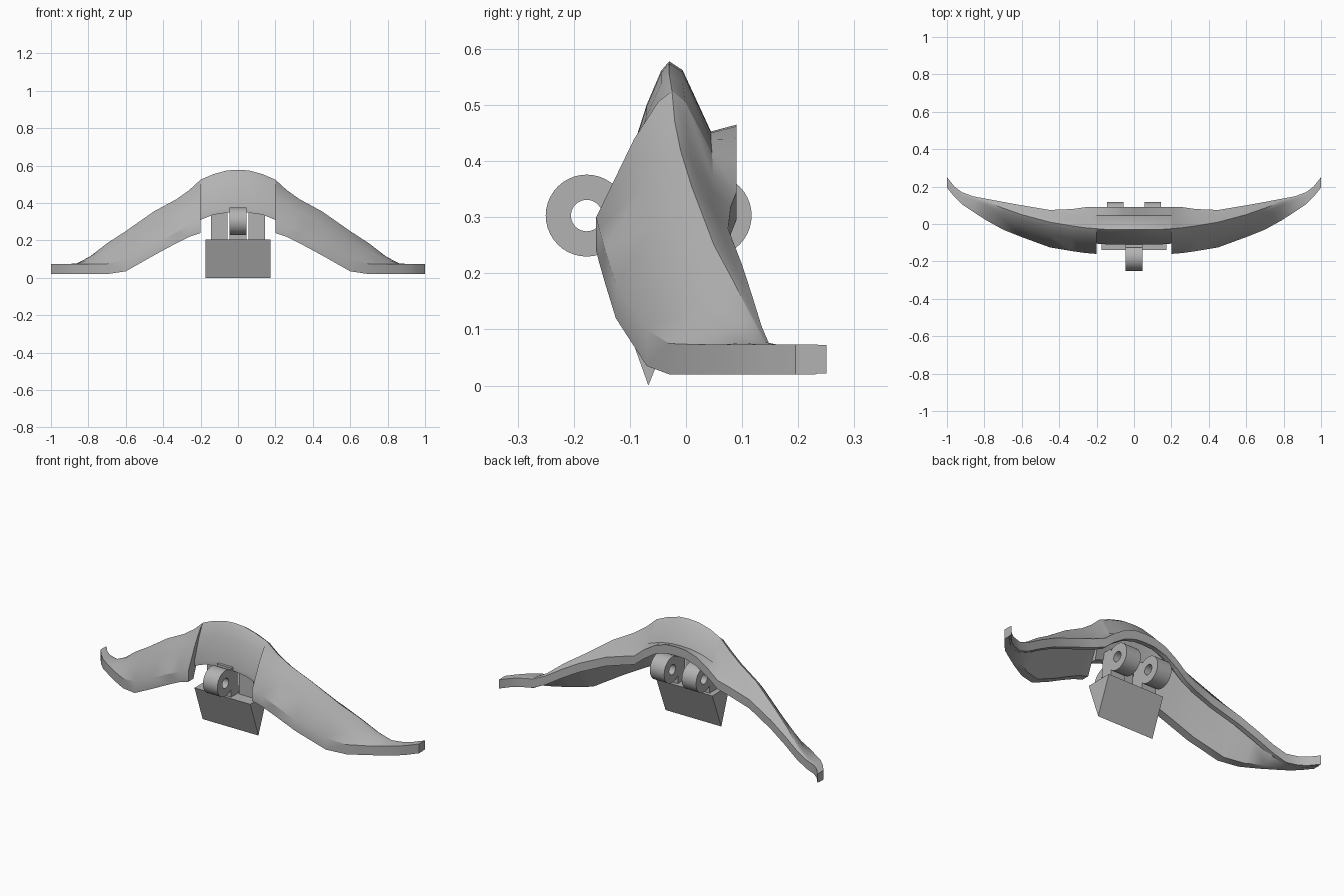
import bpy, bmesh, math
from mathutils import Vector

cube = bpy.data.objects.get("Cube")
if cube:
    bpy.data.objects.remove(cube, do_unlink=True)

grey = bpy.data.materials.new("plain_grey")
grey.use_nodes = True
COLOUR = (0.45, 0.45, 0.45, 1)
grey.diffuse_color = COLOUR
grey.node_tree.nodes["Principled BSDF"].inputs["Base Color"].default_value = COLOUR


def finish(name, bm, smooth=True):
    bmesh.ops.recalc_face_normals(bm, faces=bm.faces)
    mesh = bpy.data.meshes.new(name)
    bm.to_mesh(mesh)
    bm.free()
    mesh.materials.append(grey)
    obj = bpy.data.objects.new(name, mesh)
    bpy.context.collection.objects.link(obj)
    if smooth:
        bpy.ops.object.select_all(action='DESELECT')
        obj.select_set(True)
        bpy.context.view_layer.objects.active = obj
        bpy.ops.object.shade_smooth_by_angle(angle=math.radians(32))
    return obj


def loft(bm, rings, closed_ends=True):
    rows = [[bm.verts.new(p) for p in ring] for ring in rings]
    n = len(rows[0])
    for a, b in zip(rows, rows[1:]):
        for i in range(n):
            j = (i + 1) % n
            bm.faces.new((a[i], a[j], b[j], b[i]))
    if closed_ends:
        bm.faces.new(rows[0])
        bm.faces.new(rows[-1])


def shell_ring(x, fy, fb, rz, py, pz, by, bz, dip):
    """Hollow roof section: front rim, crest, back lip, then the inside."""
    wall = min(0.045, 0.4 * (by - fy))
    rim, crest, lip = Vector((x, fy, rz)), Vector((x, py, pz)), Vector((x, by, bz))
    up = Vector((0, 0, 1))
    bulge = 0.12 * max(pz - rz, 0)
    back = 0.12 * max(pz - bz, 0)
    return [
        Vector((x, fy, fb)), rim,
        rim.lerp(crest, 0.5) + up * bulge,
        rim.lerp(crest, 0.82) + up * bulge * 0.8,
        crest,
        crest.lerp(lip, 0.2) + up * back * 0.5,
        crest.lerp(lip, 0.62) - up * dip,
        lip, lip - up * 0.05,
        Vector((x, by - wall * 0.6, bz - 0.05)),
        Vector((x, py, max(pz - 0.06, fb))),
        Vector((x, fy + wall, fb)),
    ]


# Arched centre of the shell
# x, front y, front bottom, rim top, crest y, crest z, back y, back z, dip
half = [
    (0, -.11, .35, .375, -.03, .578, .09, .465, .055),
    (.06, -.11, .348, .373, -.03, .574, .09, .462, .054),
    (.13, -.11, .338, .36, -.03, .555, .09, .44, .045),
    (.2, -.105, .31, .335, -.025, .525, .09, .395, .03),
]
stations = [(-s[0],) + s[1:] for s in half[:0:-1]] + half
bm = bmesh.new()
loft(bm, [shell_ring(*s) for s in stations])
finish("shell_centre", bm)

# Swept wings, mirrored
wing = [
    (.2, -.16, .24, .3, -.025, .525, .09, .395, .03),
    (.26, -.155, .22, .28, -.02, .47, .09, .345, .02),
    (.33, -.145, .185, .245, -.01, .42, .08, .32, .01),
    (.45, -.125, .12, .18, .01, .355, .075, .28, 0),
    (.6, -.07, .035, .1, .05, .25, .1, .215, 0),
    (.7, -.03, .02, .075, .085, .185, .118, .16, 0),
    (.79, .02, .02, .073, .12, .115, .135, .105, 0),
    (.86, .065, .02, .073, .14, .078, .148, .075, 0),
    (.92, .105, .02, .073, .155, .073, .17, .072, 0),
    (.96, .145, .02, .073, .185, .073, .2, .072, 0),
    (1, .195, .02, .073, .23, .073, .25, .072, 0),
]
for name, side in (("left_wing", 1), ("right_wing", -1)):
    bm = bmesh.new()
    loft(bm, [shell_ring(side * s[0], *s[1:]) for s in wing])
    finish(name, bm)


# Hinge knuckles: thick tubes lying along x
def knuckle(name, x0, x1, y, z=0.303, outer=0.073, inner=0.028, sides=40):
    bm = bmesh.new()
    corners = [(x0, outer), (x1, outer), (x1, inner), (x0, inner)]
    rings = []
    for i in range(sides):
        a = math.tau * i / sides
        rings.append([(x, y + r * math.cos(a), z + r * math.sin(a)) for x, r in corners])
    loft(bm, rings + rings[:1], closed_ends=False)
    bmesh.ops.remove_doubles(bm, verts=bm.verts, dist=1e-5)
    finish(name, bm)


def prism(name, x0, x1, outline):
    bm = bmesh.new()
    loft(bm, [[(x, y, z) for y, z in outline] for x in (x0, x1)])
    finish(name, bm, smooth=False)


def box_outline(y0, y1, z0, z1):
    return [(y0, z0), (y1, z0), (y1, z1), (y0, z1)]


knuckle("front_knuckle", -.045, .045, -.177)
knuckle("left_back_knuckle", .055, .145, .044)
knuckle("right_back_knuckle", -.145, -.055, .044)

# Webs joining the knuckles to the wedge and shell
prism("front_web", -.045, .045, box_outline(-.125, -.06, .2, .37))
for name, x0, x1 in (("left_web", .055, .145), ("right_web", -.145, -.055)):
    prism(name, x0, x1, box_outline(-.07, -.005, .2, .37))

# Wedge hanging under the middle
prism("wedge", -.175, .175, [(-.14, .205), (.015, .205), (-.067, 0)])
